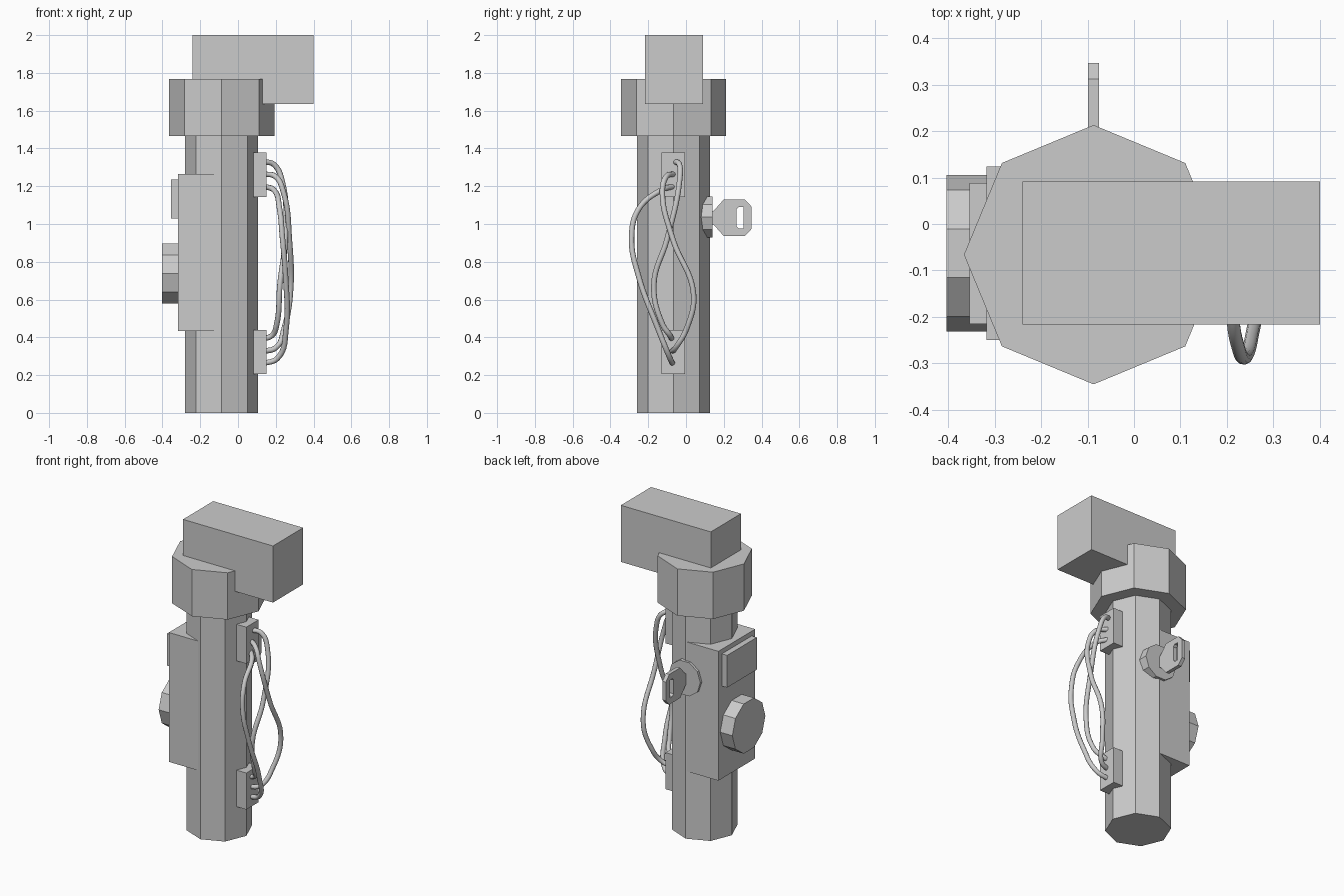
import bpy, bmesh, math
from mathutils import Matrix, Vector

if "Cube" in bpy.data.objects:
    bpy.data.objects.remove(bpy.data.objects["Cube"])

CX, CY = -0.087, -0.066  # post axis


def finish(name, bm):
    bmesh.ops.recalc_face_normals(bm, faces=bm.faces)
    me = bpy.data.meshes.new(name)
    bm.to_mesh(me)
    bm.free()
    ob = bpy.data.objects.new(name, me)
    bpy.context.collection.objects.link(ob)
    return ob


def box(name, lo, hi):
    lo, hi = Vector(lo), Vector(hi)
    bm = bmesh.new()
    bmesh.ops.create_cube(bm, size=1)
    bmesh.ops.scale(bm, vec=hi - lo, verts=bm.verts)
    bmesh.ops.translate(bm, vec=(lo + hi) / 2, verts=bm.verts)
    return finish(name, bm)


def prism(name, sides, radius, start, end):
    """Regular prism running from start to end, one corner on a main axis."""
    start, end = Vector(start), Vector(end)
    axis = end - start
    turn = {0: Matrix.Rotation(math.pi / 2, 4, 'Y') @ Matrix.Rotation(math.pi / 2, 4, 'Z'),
            1: Matrix.Rotation(math.pi / 2, 4, 'X'),
            2: Matrix.Identity(4)}[max(range(3), key=lambda i: abs(axis[i]))]
    bm = bmesh.new()
    ring = [bm.verts.new(turn @ Vector((radius * math.cos(a), radius * math.sin(a), 0)) + start)
            for a in (2 * math.pi * i / sides for i in range(sides))]
    face = bm.faces.new(ring)
    out = bmesh.ops.extrude_face_region(bm, geom=[face], use_keep_orig=True)
    bmesh.ops.translate(bm, vec=axis, verts=[g for g in out['geom'] if isinstance(g, bmesh.types.BMVert)])
    return finish(name, bm)


# Post, collar and overhanging head
prism("post", 8, 0.193, (CX, CY, 0), (CX, CY, 1.5))
prism("collar", 8, 0.279, (CX, CY, 1.467), (CX, CY, 1.768))
box("head", (-0.24, -0.216, 1.636), (0.4, 0.091, 2.0))

# Control box with display and dial on the left
box("control_box", (-0.317, -0.25, 0.433), (-0.09, 0.124, 1.265))
box("display", (-0.354, -0.215, 1.028), (-0.30, 0.088, 1.235))
prism("dial", 10, 0.168, (-0.30, -0.063, 0.738), (-0.403, -0.063, 0.738))

# Lock on the back
prism("lock", 10, 0.113, (CX, 0.03, 1.037), (CX, 0.14, 1.037))

# Key: outline with a slot, bridged into a flat plate (y, z offset)
KZ = 1.033
outer = [(0.12, 0.035), (0.145, 0.035), (0.20, 0.097), (0.312, 0.097), (0.346, 0.06)]
inner = [(0.268, 0.04), (0.268, 0.045), (0.28, 0.058), (0.305, 0.058), (0.305, 0.04)]
bm = bmesh.new()
loops = []
for half in (outer, inner):
    pts = half + [(y, -z) for y, z in reversed(half)]
    loops.append([bm.verts.new((CX - 0.012, y, KZ + z)) for y, z in pts])
n = len(loops[0])
faces = [bm.faces.new((loops[0][i], loops[0][(i + 1) % n], loops[1][(i + 1) % n], loops[1][i]))
         for i in range(n)]
out = bmesh.ops.extrude_face_region(bm, geom=faces, use_keep_orig=True)
bmesh.ops.translate(bm, vec=(0.024, 0, 0), verts=[g for g in out['geom'] if isinstance(g, bmesh.types.BMVert)])
finish("key", bm)

# Cable sockets on the right
for label, z in (("lower", 0.205), ("upper", 1.143)):
    box(label + "_socket", (0.082, -0.13, z), (0.15, -0.005, z + 0.235))

# Three tangled cables
cables = [
    [(.13, -.06, 1.2), (.19, -.13, 1.18), (.22, -.25, 1.08), (.235, -.288, .93),
     (.252, -.25, .72), (.255, -.15, .45), (.21, -.085, .29), (.13, -.07, .26)],
    [(.13, -.06, 1.265), (.2, -.105, 1.25), (.24, -.125, 1.17), (.272, -.07, .92),
     (.277, .04, .63), (.245, .005, .45), (.2, -.055, .345), (.13, -.075, .325)],
    [(.13, -.06, 1.33), (.19, -.035, 1.315), (.235, -.035, 1.22), (.25, -.1, .92),
     (.222, -.17, .68), (.205, -.125, .47), (.18, -.085, .41), (.13, -.075, .39)],
]
for i, pts in enumerate(cables):
    cu = bpy.data.curves.new(f"cable_{i + 1}", 'CURVE')
    cu.dimensions = '3D'
    cu.bevel_depth = 0.0145
    cu.bevel_resolution = 3
    cu.resolution_u = 8
    sp = cu.splines.new('BEZIER')
    sp.bezier_points.add(len(pts) - 1)
    for bp, co in zip(sp.bezier_points, pts):
        bp.co = co
        bp.handle_left_type = bp.handle_right_type = 'AUTO'
    sp.use_smooth = True
    bpy.context.collection.objects.link(bpy.data.objects.new(f"cable_{i + 1}", cu))
